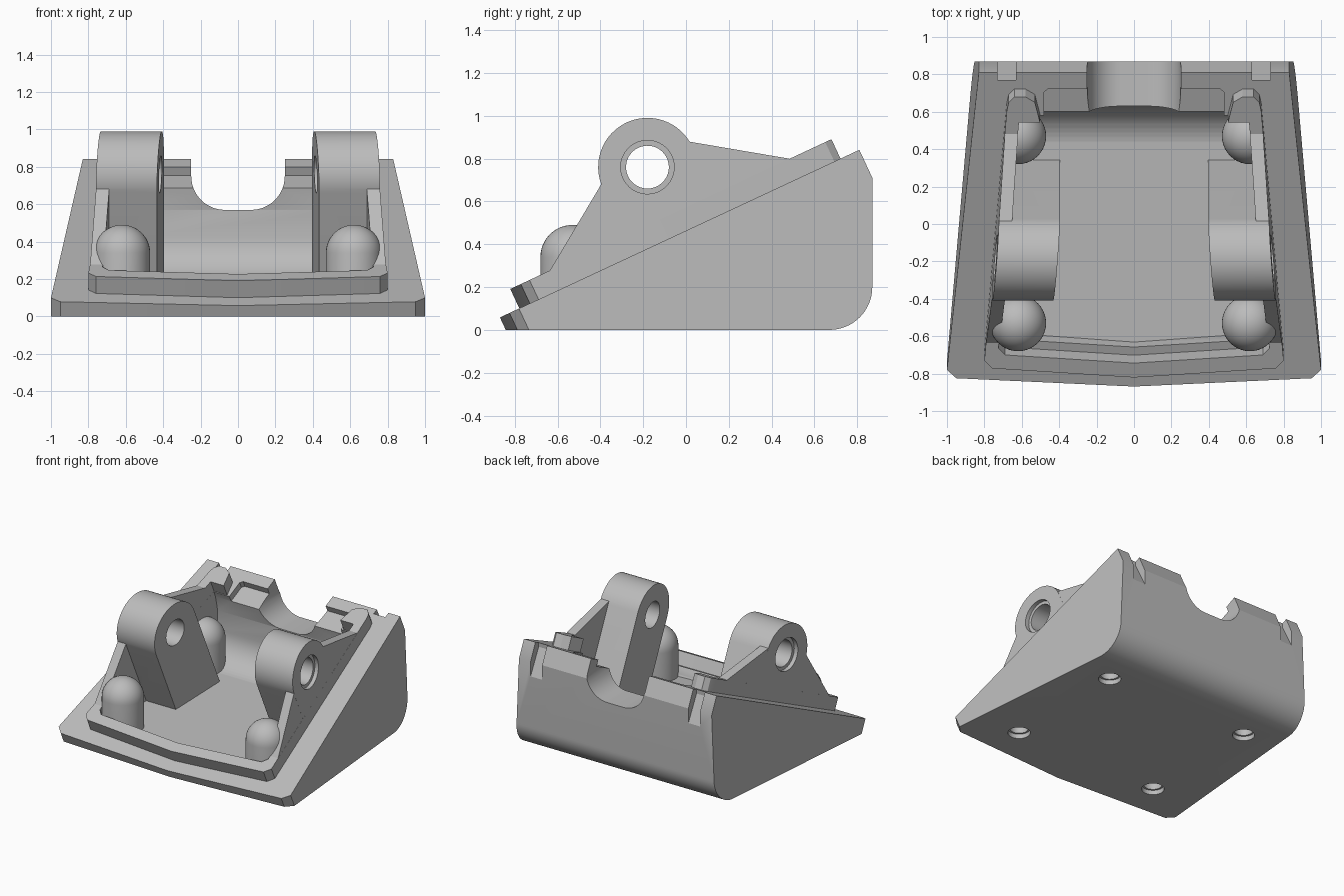
import bpy, bmesh, math
from mathutils import Matrix, Vector

cube = bpy.data.objects.get("Cube")
if cube:
    bpy.data.objects.remove(cube, do_unlink=True)

grey = bpy.data.materials.new("light_grey")
grey.use_nodes = True
grey.diffuse_color = (0.5, 0.5, 0.5, 1)
grey.node_tree.nodes["Principled BSDF"].inputs["Base Color"].default_value = (0.5, 0.5, 0.5, 1)

TILT = Matrix.Rotation(math.radians(25), 3, 'X')
TAPER, HUB_S, HUB_T, HUB_R = 0.0814, 0.158, 0.765, 0.23


# Placement: how (a, b, depth) of a prism maps to the world
def on_slope(a, b, c):
    return TILT @ Vector((a, b, c))


def side_profile(y, z, x):
    return Vector((x, y, z))


def front_profile(x, z, y):
    return Vector((x, y, z))


def from_above(x, y, z):
    return Vector((x, y, z))


def tapered_side(sign):
    return lambda s, t, x: TILT @ Vector((sign * (x - TAPER * (s - HUB_S)), s, t))


def to_slope(y, z):
    v = TILT.transposed() @ Vector((0, y, z))
    return v.y, v.z


def arc(cx, cy, r, start, end, n):
    angles = [math.radians(start + (end - start) * i / n) for i in range(n + 1)]
    return [(cx + r * math.cos(a), cy + r * math.sin(a)) for a in angles]


def circle(cx, cy, r, n=48):
    return arc(cx, cy, r, 0, 360, n)[:-1]


def mirrored(half):
    return half + [(-x, y) for x, y in reversed(half) if x > 0]


def prism(name, pts, lo, hi, place):
    bm = bmesh.new()
    ends = [[bm.verts.new(place(a, b, c)) for a, b in pts] for c in (lo, hi)]
    for ring in ends:
        bm.faces.new(ring)
    for i in range(len(pts)):
        j = (i + 1) % len(pts)
        bm.faces.new((ends[0][i], ends[0][j], ends[1][j], ends[1][i]))
    bmesh.ops.recalc_face_normals(bm, faces=bm.faces)
    return make_object(name, bm)


def make_object(name, bm):
    mesh = bpy.data.meshes.new(name)
    bm.to_mesh(mesh)
    bm.free()
    mesh.materials.append(grey)
    obj = bpy.data.objects.new(name, mesh)
    bpy.context.collection.objects.link(obj)
    return obj


def combine(obj, other, operation='DIFFERENCE'):
    mod = obj.modifiers.new("cut", 'BOOLEAN')
    mod.operation, mod.solver, mod.object = operation, 'EXACT', other
    graph = bpy.context.evaluated_depsgraph_get()
    mesh = bpy.data.meshes.new_from_object(obj.evaluated_get(graph))
    obj.modifiers.clear()
    obj.data = mesh
    bpy.data.objects.remove(other, do_unlink=True)
    return obj


# Wedge body: plan outline square to the slope, trimmed by the side profile
plan = [(0, -0.763), (0.95, -0.714), (1, -0.665), (0.83, 1.089)]
body = prism("wedge_body", mirrored(plan), -1.3, 0.42, on_slope)
outline = [(-1.3, 0)] + arc(0.67, 0.2, 0.2, -90, 0, 16) + [(0.87, 1.3), (-1.3, 1.3)]
combine(body, prism("trim", outline, -1.3, 1.3, side_profile), 'INTERSECT')

# Inner pocket with a curved back and nearly flat floor
pocket = [(-0.9, 0.08), (-0.63, 0.1), (0.4, 0.19)]
pocket += arc(0.4, 0.42, 0.23, -80, 0, 12)
pocket += [(0.63, 0.57), (0.6, 0.69), (0.5, 0.9), (-0.9, 0.9)]
cavity = prism("cavity", pocket, -1, 1, side_profile)
inner = [(0, -0.53), (0.66, -0.485), (0.718, -0.43), (0.593, 1.1)]
combine(cavity, prism("cavity_plan", mirrored(inner), -0.8, 0.8, on_slope), 'INTERSECT')
combine(body, cavity)

# Shallow seat along the back rim
seat = [(0.48, 0.8), (0.48, 0.975), (0.46, 0.992)]
combine(body, prism("seat_cut", mirrored(seat), 0.37, 0.6, on_slope))

# Rounded cable slot through the back wall
slot = [(0.25, 1.2)] + arc(0.07, 0.75, 0.18, 0, -90, 14)
combine(body, prism("slot_cut", mirrored(slot), 0.5, 1.1, front_profile))

# Sloping latch notches on the back wall
for sign in (-1, 1):
    notch = [(0.77, 1), (0.77, 0.79), (0.9, 0.54), (1, 0.54), (1, 1)]
    combine(body, prism("notch_cut", notch, sign * 0.68 - 0.05, sign * 0.68 + 0.05, side_profile))

# Raised lip, open at the middle of the back
lip_plan = [(0, -0.663), (0.76, -0.609), (0.8, -0.564), (0.68, 0.91), (0.67, 0.96),
            (0.64, 0.992), (0.58, 0.992), (0.53, 0.96), (0.5, 0.83)]
lip = prism("raised_lip", mirrored(lip_plan), 0.41, 0.52, on_slope)
opening = [(0, -0.578), (0.69, -0.53), (0.725, -0.49), (0.615, 0.84)]
combine(lip, prism("lip_cut", mirrored(opening), 0.3, 0.7, on_slope))

parts = [body, lip]

# Pivot lugs: hub with a leg down to the floor, blended into a side plate
for sign, side in ((1, "left"), (-1, "right")):
    place = tapered_side(sign)
    lug_shape = arc(HUB_S, HUB_T, HUB_R, 0, 180, 32)
    lug_shape += [(HUB_S - HUB_R, 0.1), (HUB_S + HUB_R, -0.04)]
    lug = prism(side + "_pivot_lug", lug_shape, 0.415, 0.741, place)
    edge = [(-0.59, 0.16), (-0.64, 0.27), (-0.39, 0.69), (-0.18, 0.8),
            (0.01, 0.88), (0.48, 0.8), (0.53, 0.69)]
    plate = prism("plate", [to_slope(y, z) for y, z in edge], 0.67, 0.7405, place)
    combine(lug, plate, 'UNION')
    combine(lug, prism("bore", circle(HUB_S, HUB_T, 0.1), 0.3, 0.9, place))
    combine(lug, prism("counterbore", circle(HUB_S, HUB_T, 0.125), 0.71, 0.9, place))
    parts.append(lug)

    # Domed screw posts, with screw holes from below
    for y, top, end in ((-0.53, 0.49, "front"), (0.47, 0.57, "back")):
        x, r = sign * 0.62, 0.15
        dome = [(0, 0.05), (r, 0.05)] + arc(0, top - r, r, 0, 90, 12)[:-1] + [(0, top)]
        bm = bmesh.new()
        verts = [bm.verts.new((x + a, y, z)) for a, z in dome]
        edges = [bm.edges.new(pair) for pair in zip(verts, verts[1:])]
        bmesh.ops.spin(bm, geom=verts + edges, cent=(x, y, 0), axis=(0, 0, 1),
                       angle=math.tau, steps=40)
        bmesh.ops.remove_doubles(bm, verts=bm.verts, dist=0.0005)
        bmesh.ops.recalc_face_normals(bm, faces=bm.faces)
        post = make_object(f"{side}_{end}_screw_post", bm)
        for part in (body, post):
            combine(part, prism("screw_hole", circle(x, y, 0.066, 32), -0.1, 0.25, from_above))
        combine(body, prism("screw_recess", circle(x, y, 0.08, 32), -0.1, 0.035, from_above))
        parts.append(post)

# Smooth curved faces, keep hard edges
bpy.ops.object.select_all(action='DESELECT')
for part in parts:
    part.select_set(True)
bpy.context.view_layer.objects.active = body
bpy.ops.object.shade_smooth_by_angle(angle=math.radians(25))
